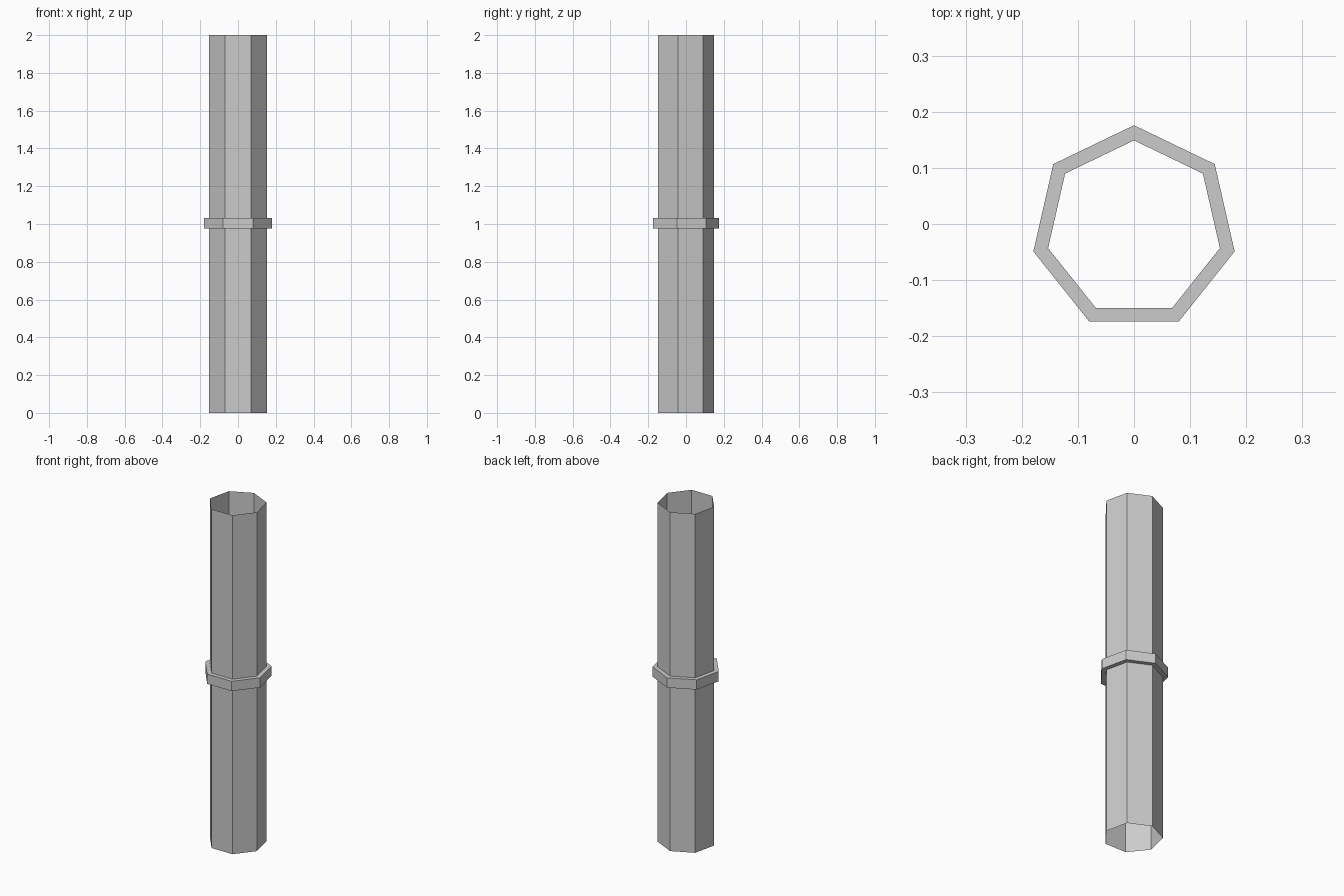
import bpy, bmesh, math

if "Cube" in bpy.data.objects:
    bpy.data.objects.remove(bpy.data.objects["Cube"])

SIDES = 7
CENTRE_Y = -0.008


def heptagon(bm, radius, z):
    # One corner points to +y, a flat side faces the front
    angles = [math.pi / 2 + 2 * math.pi * i / SIDES for i in range(SIDES)]
    return [bm.verts.new((radius * math.cos(a), CENTRE_Y + radius * math.sin(a), z))
            for a in angles]


def loft(name, sections, closed=False):
    # Skin a stack of heptagon sections (radius, z)
    bm = bmesh.new()
    loops = [heptagon(bm, r, z) for r, z in sections]
    pairs = list(zip(loops, loops[1:]))
    if closed:
        pairs.append((loops[-1], loops[0]))
    for low, high in pairs:
        for i in range(SIDES):
            j = (i + 1) % SIDES
            bm.faces.new((low[i], low[j], high[j], high[i]))
    mesh = bpy.data.meshes.new(name)
    bm.to_mesh(mesh)
    bm.free()
    obj = bpy.data.objects.new(name, mesh)
    bpy.context.collection.objects.link(obj)
    return obj


# Thin open-ended pipe
loft("pipe", [(0.157, 0.0), (0.157, 2.0)])

# Collar around the middle: bottom, outer wall and top
loft("collar", [(0.157, 0.975), (0.184, 0.975), (0.184, 1.033), (0.157, 1.033)])
